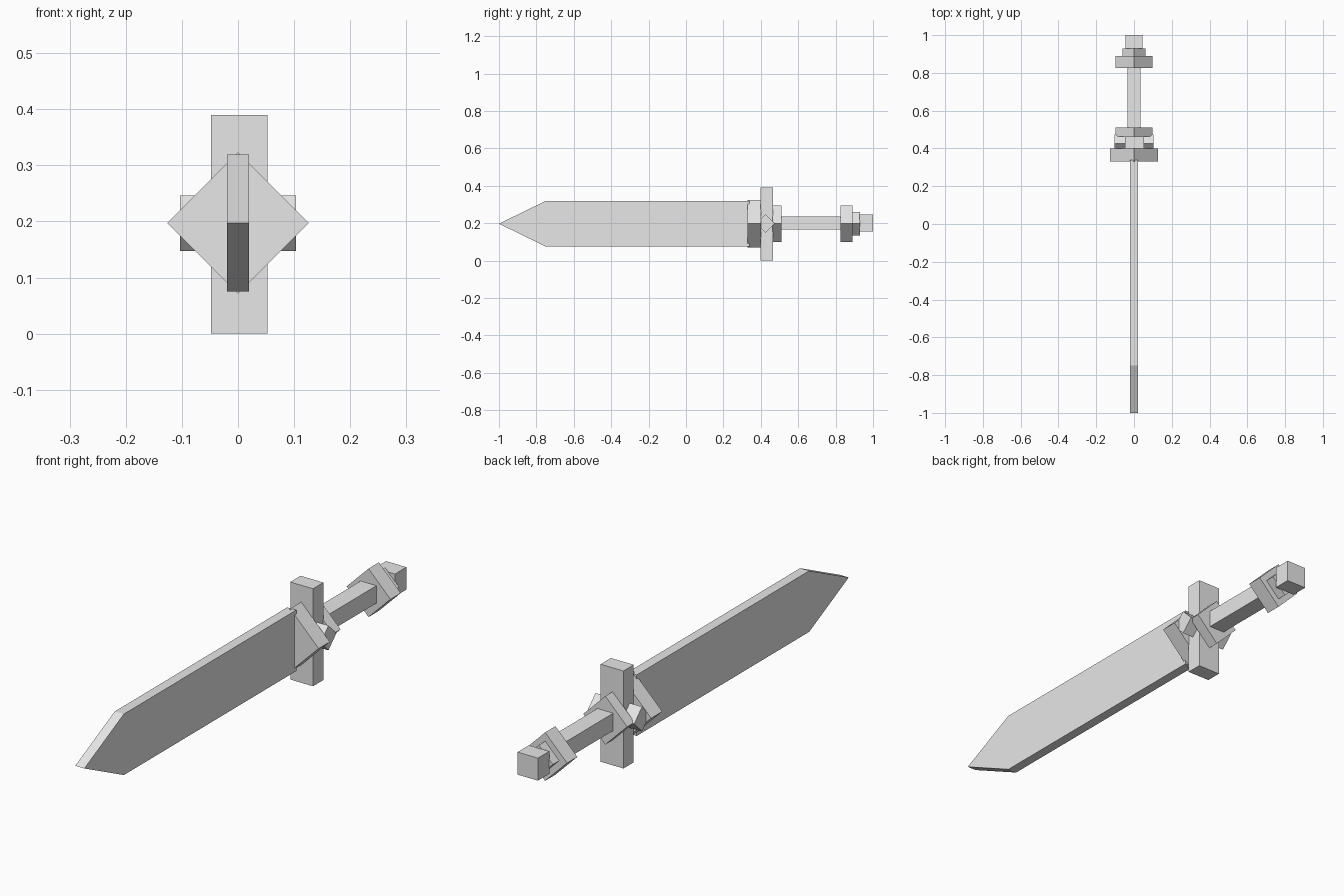
import bpy
import bmesh
from math import pi, sqrt
from mathutils import Matrix, Vector

if "Cube" in bpy.data.objects:
    bpy.data.objects.remove(bpy.data.objects["Cube"])

MID = 0.197  # height of the sword's long axis

grey = bpy.data.materials.new("plain grey")
grey.use_nodes = True
grey.diffuse_color = (0.8, 0.8, 0.8, 1)
grey.node_tree.nodes["Principled BSDF"].inputs["Base Color"].default_value = (0.8, 0.8, 0.8, 1)


def finish(name, bm):
    bmesh.ops.recalc_face_normals(bm, faces=bm.faces)
    mesh = bpy.data.meshes.new(name)
    bm.to_mesh(mesh)
    bm.free()
    mesh.materials.append(grey)
    obj = bpy.data.objects.new(name, mesh)
    bpy.context.collection.objects.link(obj)
    return obj


def block(name, size, centre, turn_axis=None):
    """A box, optionally turned 45 degrees about one axis."""
    bm = bmesh.new()
    bmesh.ops.create_cube(bm, size=1)
    bmesh.ops.scale(bm, vec=size, verts=bm.verts)
    if turn_axis:
        bmesh.ops.rotate(bm, matrix=Matrix.Rotation(pi / 4, 3, turn_axis), verts=bm.verts)
    bmesh.ops.translate(bm, vec=centre, verts=bm.verts)
    return finish(name, bm)


def diamond(name, radius, y0, y1):
    """A square collar standing on its corner, between two y positions."""
    side = radius * sqrt(2)
    return block(name, (side, y1 - y0, side), (0, (y0 + y1) / 2, MID), 'Y')


# Blade: pointed outline given thickness
bm = bmesh.new()
half = 0.122
outline = [(-1, 0), (-0.75, half), (0.34, half), (0.34, -half), (-0.75, -half)]
face = bm.faces.new([bm.verts.new((-0.02, y, MID + z)) for y, z in outline])
side = bmesh.ops.extrude_face_region(bm, geom=[face])
bmesh.ops.translate(bm, vec=Vector((0.04, 0, 0)),
                    verts=[g for g in side["geom"] if isinstance(g, bmesh.types.BMVert)])
finish("blade", bm)

# Guard
diamond("blade_collar", 0.126, 0.33, 0.40)
block("cross_guard", (0.101, 0.065, 0.39), (0.002, 0.432, 0.195))
block("guard_stud", (0.206, 0.07, 0.07), (0, 0.425, MID), 'X')
diamond("grip_collar", 0.097, 0.463, 0.51)

# Grip and pommel
block("grip", (0.07, 0.35, 0.07), (0, 0.67, MID + 0.003))
diamond("pommel_collar", 0.097, 0.825, 0.89)
diamond("pommel_ring", 0.062, 0.888, 0.93)
block("pommel_end", (0.09, 0.072, 0.09), (0, 0.964, MID + 0.003))
